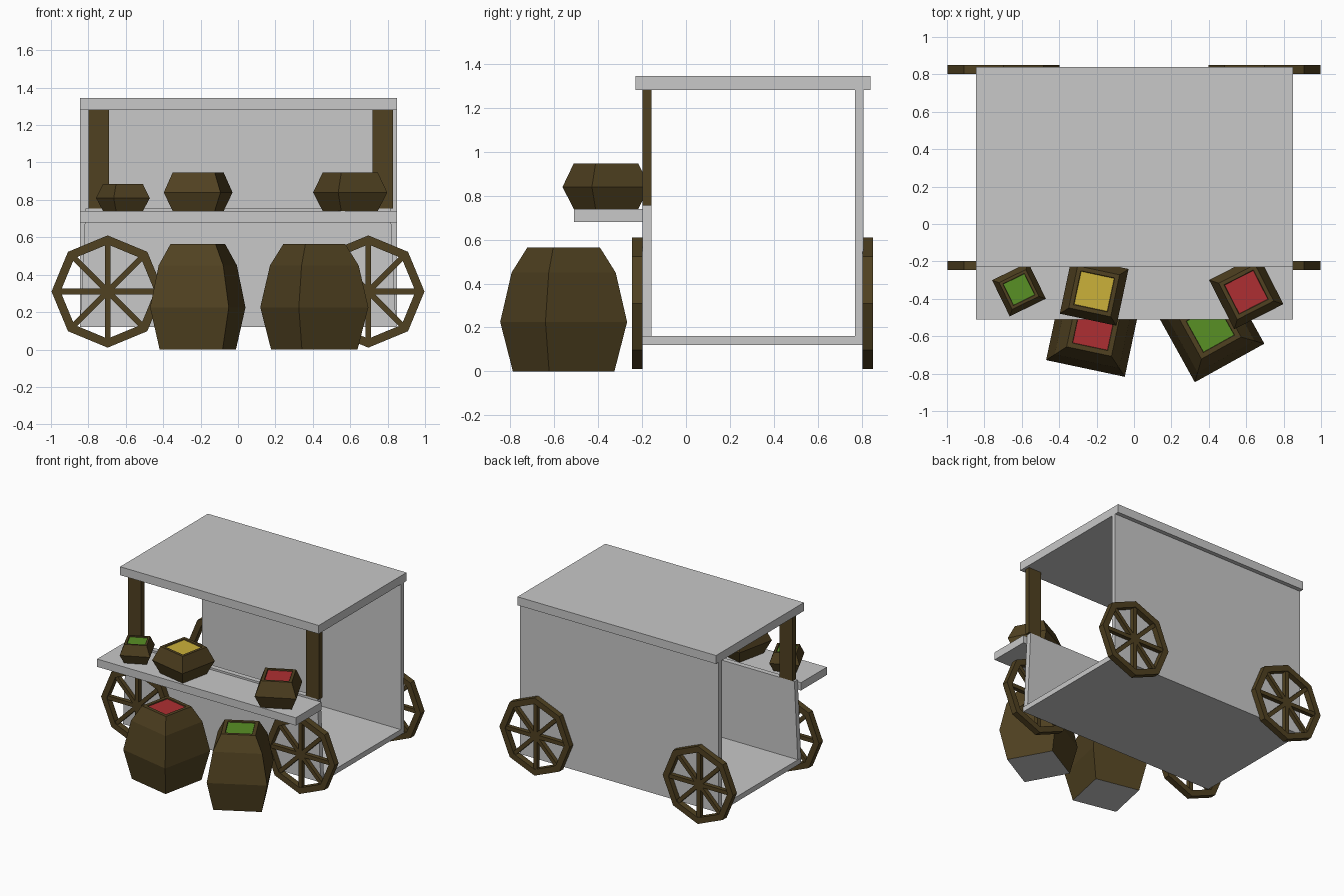
import bpy, bmesh, math
from mathutils import Matrix, Vector

if "Cube" in bpy.data.objects:
    bpy.data.objects.remove(bpy.data.objects["Cube"])


def material(name, rgb):
    m = bpy.data.materials.new(name)
    m.diffuse_color = (*rgb, 1)
    m.use_nodes = True
    m.node_tree.nodes["Principled BSDF"].inputs["Base Color"].default_value = m.diffuse_color
    return m


GREY = material("pale_grey", (0.58, 0.58, 0.58))
WOOD = material("dark_wood", (0.080, 0.053, 0.015))
RED = material("red_produce", (0.42, 0.028, 0.032))
GREEN = material("green_produce", (0.098, 0.28, 0.018))
YELLOW = material("yellow_produce", (0.60, 0.44, 0.042))


def finish(bm, name, mats):
    bmesh.ops.recalc_face_normals(bm, faces=bm.faces)
    me = bpy.data.meshes.new(name)
    bm.to_mesh(me)
    bm.free()
    for m in mats:
        me.materials.append(m)
    ob = bpy.data.objects.new(name, me)
    bpy.context.collection.objects.link(ob)
    return ob


def add_box(bm, lo, hi, matrix=Matrix()):
    lo, hi = Vector(lo), Vector(hi)
    verts = bmesh.ops.create_cube(bm, size=1)["verts"]
    size = hi - lo
    bmesh.ops.transform(
        bm, verts=verts,
        matrix=matrix @ Matrix.Translation((lo + hi) / 2) @ Matrix.Diagonal((*size, 1)))
    return verts


def box(name, lo, hi, mat):
    bm = bmesh.new()
    add_box(bm, lo, hi)
    return finish(bm, name, [mat])


# Cart body: roof, back wall, floor and counter
box("roof", (-0.845, -0.23, 1.28), (0.85, 0.84, 1.345), GREY)
box("back_wall", (-0.845, 0.77, 0.12), (0.85, 0.808, 1.28), GREY)
box("floor", (-0.845, -0.197, 0.12), (0.85, 0.77, 0.16), GREY)
box("counter", (-0.845, -0.51, 0.68), (0.85, -0.195, 0.74), GREY)

# Front panel, slightly narrower at its top
bm = bmesh.new()
for v in add_box(bm, (-0.845, -0.197, 0.12), (0.845, -0.157, 0.755)):
    if v.co.z > 0.5:
        v.co.x *= 0.965
finish(bm, "front_panel", [GREY])

# Roof posts
box("left_post", (-0.80, -0.197, 0.755), (-0.69, -0.157, 1.28), WOOD)
box("right_post", (0.72, -0.197, 0.755), (0.83, -0.157, 1.28), WOOD)


# Eight-sided wheels: square-section rim with four bars crossing as spokes
def wheel(name, x, y):
    bm = bmesh.new()
    n, hd = 8, 0.024
    profile = [(0.30, -hd), (0.30, hd), (0.252, hd), (0.252, -hd)]
    rings = []
    for i in range(n):
        a = math.tau * i / n
        rings.append([bm.verts.new((r * math.cos(a), d, r * math.sin(a))) for r, d in profile])
    for i in range(n):
        p, q = rings[i], rings[(i + 1) % n]
        for k in range(4):
            j = (k + 1) % 4
            bm.faces.new((p[k], p[j], q[j], q[k]))
    for i in range(4):
        add_box(bm, (-0.265, -0.016, -0.015), (0.265, 0.016, 0.015),
                Matrix.Rotation(i * math.pi / 4, 4, 'Y'))
    finish(bm, name, [WOOD]).location = (x, y, 0.31)


for side, x in (("left", -0.697), ("right", 0.697)):
    wheel("front_" + side + "_wheel", x, -0.221)
    wheel("back_" + side + "_wheel", x, 0.827)


# Four-sided tubs: stacked square rings, a rim and a sunken coloured filling
def tub(name, centre, angle, width, profile, fill, bottom):
    bm = bmesh.new()
    rings = []
    for scale, z in profile:
        h = width * scale / 2
        rings.append([bm.verts.new((sx * h, sy * h, z))
                      for sx, sy in ((-1, -1), (1, -1), (1, 1), (-1, 1))])
    for p, q in zip(rings, rings[1:]):
        for k in range(4):
            j = (k + 1) % 4
            bm.faces.new((p[k], p[j], q[j], q[k]))
    bm.faces.new(rings[0][::-1]).material_index = 2
    bm.faces.new(rings[-1]).material_index = 1
    ob = finish(bm, name, [WOOD, fill, bottom])
    ob.location = centre
    ob.rotation_euler.z = math.radians(angle)


def barrel_profile():
    return [(0.80, 0), (1, 0.225), (0.82, 0.45), (0.57, 0.565), (0.45, 0.565), (0.44, 0.558)]


def basket_profile(h):
    return [(0.74, 0), (1, h * 0.48), (0.74, h), (0.60, h), (0.58, h - 0.007)]


tub("left_barrel", (-0.215, -0.562, 0), -12, 0.43, barrel_profile(), RED, GREY)
tub("right_barrel", (0.408, -0.557, 0), 29, 0.425, barrel_profile(), GREEN, GREY)
tub("green_basket", (-0.615, -0.35, 0.74), 26, 0.215, basket_profile(0.145), GREEN, WOOD)
tub("yellow_basket", (-0.213, -0.36, 0.74), -12, 0.31, basket_profile(0.207), YELLOW, WOOD)
tub("red_basket", (0.60, -0.364, 0.74), 27, 0.295, basket_profile(0.207), RED, WOOD)
